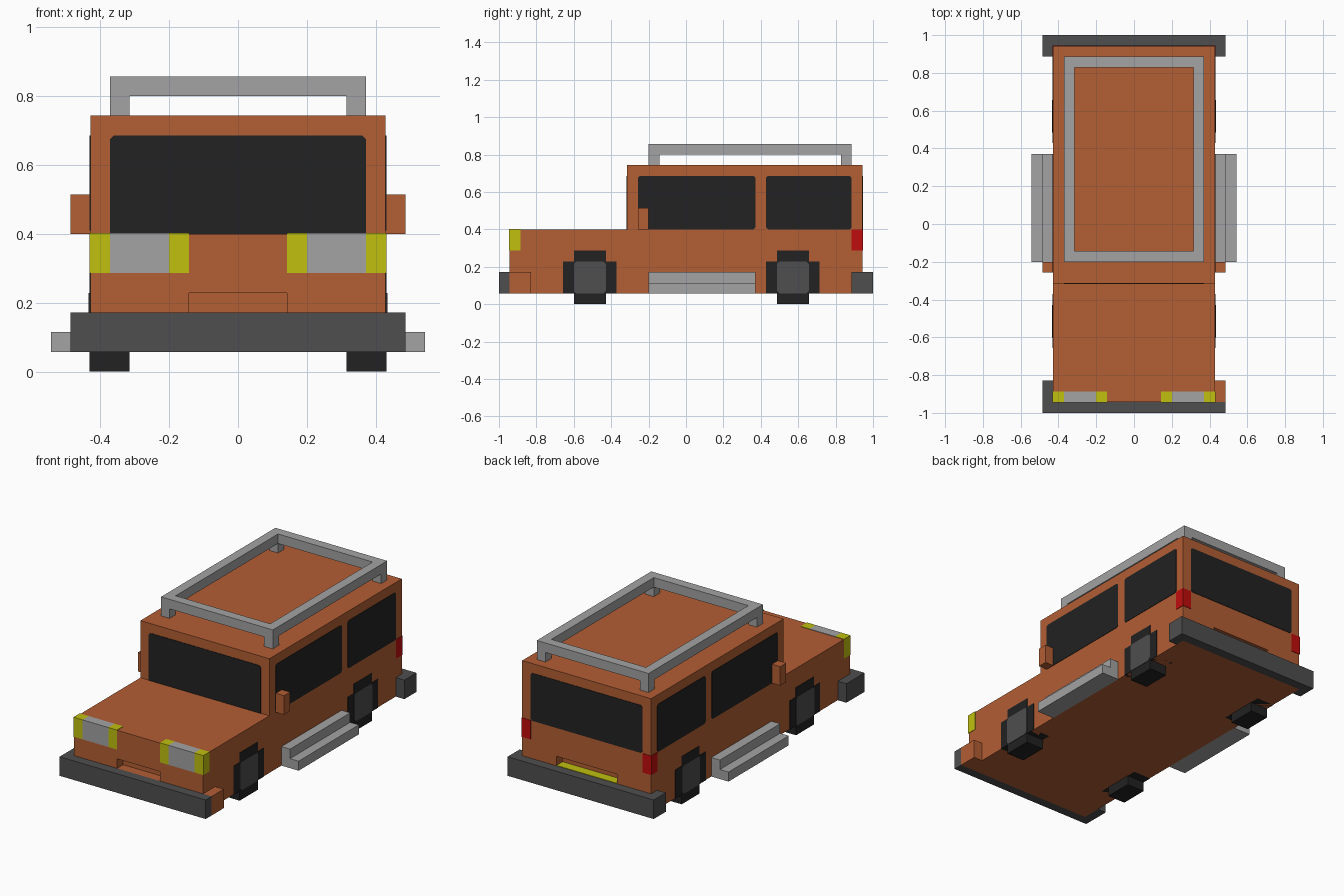
import bpy
import bmesh

cube = bpy.data.objects.get("Cube")
if cube:
    bpy.data.objects.remove(cube, do_unlink=True)

U = 2 / 35      # one block of the design grid
E = 0.05        # how far painted plates stand proud, in blocks


def material(name, r, g, b):
    m = bpy.data.materials.new(name)
    m.diffuse_color = (r, g, b, 1)
    m.use_nodes = True
    bsdf = next(n for n in m.node_tree.nodes if n.type == 'BSDF_PRINCIPLED')
    bsdf.inputs["Base Color"].default_value = (r, g, b, 1)
    return m


ORANGE = material("orange paint", 0.451, 0.112, 0.034)
BLACK = material("black glass and rubber", 0.016, 0.016, 0.016)
DARK = material("dark grey", 0.077, 0.077, 0.077)
GREY = material("light grey metal", 0.366, 0.366, 0.366)
YELLOW = material("yellow", 0.527, 0.527, 0.005)
RED = material("red", 0.53, 0.004, 0.004)


def add_prism(bm, pts, axis, lo, hi):
    """Extrude a closed outline along an axis, all in blocks."""
    def place(p, d):
        a, b = p
        co = {'x': (d, a, b), 'y': (a, d, b), 'z': (a, b, d)}[axis]
        return [c * U for c in co]
    rings = [[bm.verts.new(place(p, d)) for p in pts] for d in (lo, hi)]
    n = len(pts)
    bm.faces.new(rings[0])
    bm.faces.new(rings[1])
    for i in range(n):
        j = (i + 1) % n
        bm.faces.new((rings[0][i], rings[0][j], rings[1][j], rings[1][i]))


def finish(name, bm, mat):
    bmesh.ops.recalc_face_normals(bm, faces=bm.faces)
    me = bpy.data.meshes.new(name)
    bm.to_mesh(me)
    bm.free()
    me.materials.append(mat)
    ob = bpy.data.objects.new(name, me)
    bpy.context.scene.collection.objects.link(ob)
    return ob


def prism(name, pts, axis, lo, hi, mat):
    bm = bmesh.new()
    add_prism(bm, pts, axis, lo, hi)
    return finish(name, bm, mat)


def rect(a0, b0, a1, b1):
    return [(a0, b0), (a1, b0), (a1, b1), (a0, b1)]


def cut_rect(a0, b0, a1, b1, c=0.18):
    """Rectangle with clipped corners."""
    return [(a0 + c, b0), (a1 - c, b0), (a1, b0 + c), (a1, b1 - c),
            (a1 - c, b1), (a0 + c, b1), (a0, b1 - c), (a0, b0 + c)]


def boxes(name, mat, *spans):
    """One object from boxes given as (x0, y0, z0, x1, y1, z1)."""
    bm = bmesh.new()
    for x0, y0, z0, x1, y1, z1 in spans:
        add_prism(bm, rect(x0, y0, x1, y1), 'z', z0, z1)
    return finish(name, bm, mat)


# Body: stepped side profile, with a slot cut in the nose and the tail
body = prism("body", [(-16.5, 1), (16.5, 1), (16.5, 13), (-5.5, 13), (-5.5, 7), (-16.5, 7)],
             'x', -7.5, 7.5, ORANGE)
cutter = boxes("slot_cutter", ORANGE, (-2.5, -18, 3, 2.5, -15.5, 4), (-3.5, 15.5, 3, 3.5, 18, 4))
cutter.hide_render = True
mod = body.modifiers.new("slots", 'BOOLEAN')
mod.operation = 'DIFFERENCE'
mod.solver = 'EXACT'
mod.object = cutter
bpy.context.view_layer.objects.active = body
bpy.ops.object.modifier_apply(modifier=mod.name)
bpy.data.objects.remove(cutter, do_unlink=True)

# Yellow floor of the rear slot
boxes("rear_plate", YELLOW, (-3.5, 15.5, 2.9, 3.5, 16.5, 3 + E))

# Windscreen and rear window
prism("windscreen", cut_rect(-6.5, 6.7, 6.5, 12), 'y', -5.5 - E, -5.45, BLACK)
prism("rear_window", cut_rect(-6.5, 7, 6.5, 12), 'y', 16.45, 16.5 + E, BLACK)

# Bumpers: the front one wraps the right corner only, the left corner piece is painted
prism("front_bumper", [(-8.5, -17.5), (8.5, -17.5), (8.5, -16.5), (-7.5, -16.5),
                       (-7.5, -14.5), (-8.5, -14.5)], 'z', 1, 3, DARK)
boxes("front_corner_left", ORANGE, (7.5, -16.5, 1, 8.5, -14.5, 3))
prism("rear_bumper", [(-8.5, 17.5), (-8.5, 15.5), (-7.5, 15.5), (-7.5, 16.5),
                      (7.5, 16.5), (7.5, 15.5), (8.5, 15.5), (8.5, 17.5)], 'z', 1, 3, DARK)

# Parts repeated on both sides
for s, side in ((1, "left"), (-1, "right")):
    # Side windows
    for part, y0, y1 in (("front", -4.5, 6.5), ("rear", 7.5, 15.5)):
        prism(f"{part}_side_window_{side}", cut_rect(y0, 7, y1, 12), 'x',
              s * 7.45, s * (7.5 + E), BLACK)

    # Wheels: cross-shaped tyre and hub plate
    for part, y in (("front", -9), ("rear", 10)):
        tyre = [(y - 1.5, 0), (y + 1.5, 0), (y + 1.5, 1), (y + 2.5, 1), (y + 2.5, 4),
                (y + 1.5, 4), (y + 1.5, 5), (y - 1.5, 5), (y - 1.5, 4), (y - 2.5, 4),
                (y - 2.5, 1), (y - 1.5, 1)]
        prism(f"{part}_tyre_{side}", tyre, 'x', s * 5.5, s * (7.5 + E), BLACK)
        prism(f"{part}_hub_{side}", cut_rect(y - 1.5, 1, y + 1.5, 4, 0.25), 'x',
              s * 7.5, s * (7.5 + 2 * E), DARK)

    # Two-level side step
    prism(f"side_step_{side}", [(s * 7.5, 1), (s * 9.5, 1), (s * 9.5, 2), (s * 8.5, 2),
                                (s * 8.5, 3), (s * 7.5, 3)], 'y', -3.5, 6.5, GREY)

    # Door mirror
    boxes(f"mirror_{side}", ORANGE, (s * 7.5, -4.5, 7, s * 8.5, -3.5, 9))

    # Headlight with yellow lamps at either end, and the tail light
    f = -16.5 - E
    boxes(f"headlight_{side}", GREY, (s * 3.5, f, 5, s * 6.5, -15.5, 7 + E))
    boxes(f"indicators_{side}", YELLOW,
          (s * 2.5, f, 5, s * 3.5, -15.5, 7 + E),
          (s * 6.5, f, 5, s * (7.5 + E), -15.5, 7 + E))
    boxes(f"tail_light_{side}", RED, (s * 6.5, 15.5, 5, s * (7.5 + E), 16.5 + E, 7))

# Roof rack: rectangular rail on four corner posts
boxes("roof_rack_rail", GREY,
      (-6.5, -3.5, 14, 6.5, -2.5, 15), (-6.5, 14.5, 14, 6.5, 15.5, 15),
      (-6.5, -2.5, 14, -5.5, 14.5, 15), (5.5, -2.5, 14, 6.5, 14.5, 15))
boxes("roof_rack_posts", GREY,
      *[(x, y, 13, x + 1, y + 1, 14) for x in (-6.5, 5.5) for y in (-3.5, 14.5)])
